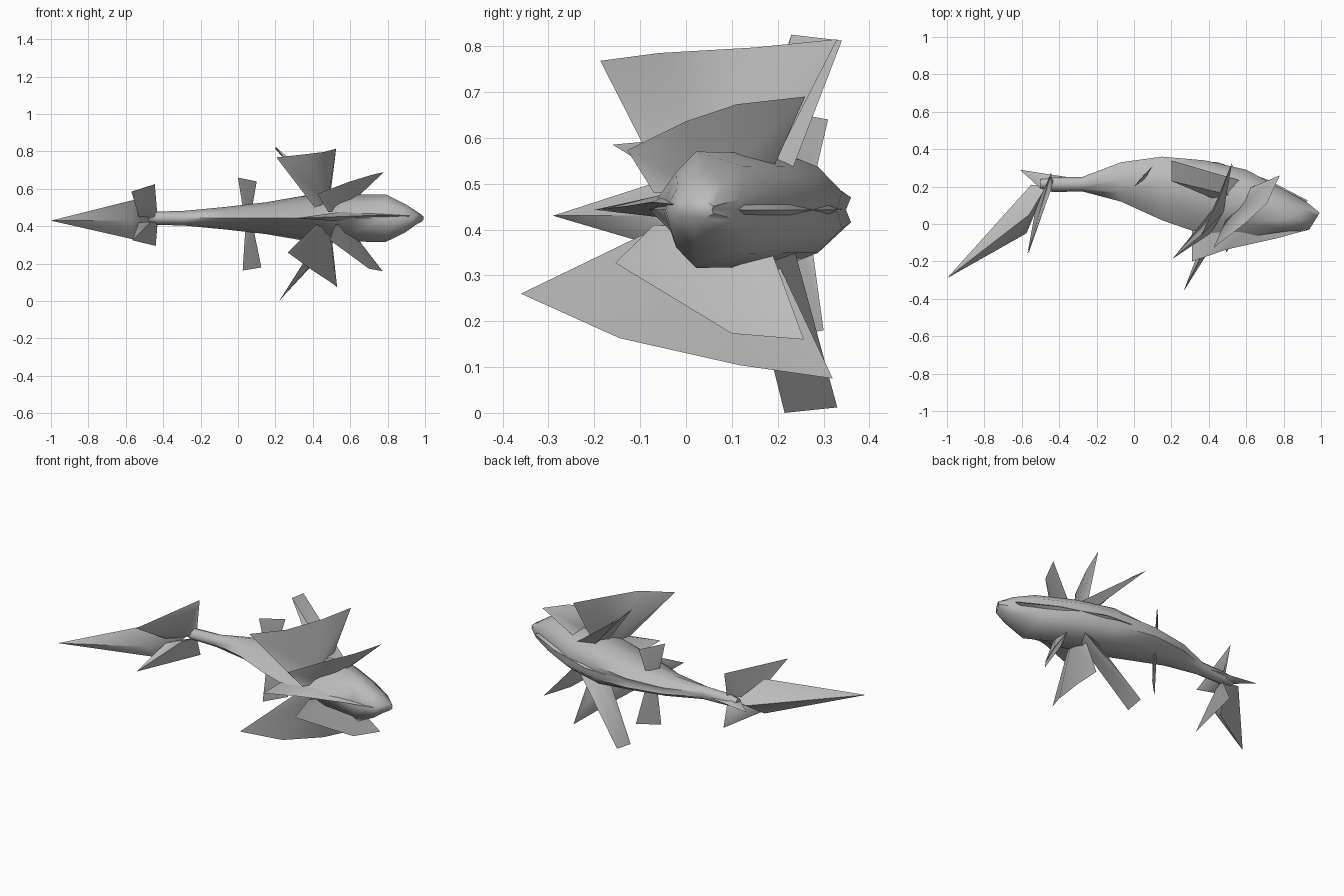
import bpy
import bmesh
import math
from mathutils import Vector

cube = bpy.data.objects.get("Cube")
if cube:
    bpy.data.objects.remove(cube, do_unlink=True)

# One plain grey for the whole creature
grey = bpy.data.materials.new("plain_grey")
grey.use_nodes = True
colour = (.5, .5, .5, 1)
grey.diffuse_color = colour
grey.node_tree.nodes["Principled BSDF"].inputs["Base Color"].default_value = colour


def finish(name, bm):
    """Turn a bmesh into a shaded object."""
    bmesh.ops.recalc_face_normals(bm, faces=bm.faces)
    mesh = bpy.data.meshes.new(name)
    bm.to_mesh(mesh)
    bm.free()
    obj = bpy.data.objects.new(name, mesh)
    bpy.context.collection.objects.link(obj)
    mesh.materials.append(grey)
    bpy.ops.object.select_all(action='DESELECT')
    obj.select_set(True)
    bpy.context.view_layer.objects.active = obj
    bpy.ops.object.shade_smooth_by_angle(angle=math.radians(65))
    return obj


def blade(name, root, edge, thickness):
    """Fin with a thick diamond root that tapers to a sharp outer edge."""
    bm = bmesh.new()
    first, last = Vector(root[0]), Vector(root[1])
    middle = (first + last) / 2
    edge = [Vector(p) for p in edge]
    outward = sum(edge, Vector()) / len(edge) - middle
    normal = (last - first).cross(outward).normalized() * thickness
    start, end = bm.verts.new(first), bm.verts.new(last)
    sides = [bm.verts.new(middle + normal), bm.verts.new(middle - normal)]
    rim = [bm.verts.new(p) for p in edge]
    for side in sides:
        bm.faces.new((start, rim[0], side))
        for a, b in zip(rim, rim[1:]):
            bm.faces.new((a, b, side))
        bm.faces.new((rim[-1], end, side))
    bm.faces.new((start, sides[0], end, sides[1]))
    return finish(name, bm)


def body(sections):
    """Loft of softly grooved sections along the curved spine."""
    bm = bmesh.new()
    rings = []
    for x, low, high, half, widest, lean in sections:
        centre, reach = (low + high) / 2, (high - low) / 2
        above = 1 - widest
        side = [(widest - .6 * (widest + 1), .65), (widest, 1),
                (widest + above * .6, .75), (1, .32)]
        outline = [(-1, 0)] + side + [(1 - above * .08, 0)]
        outline += [(u, -v) for u, v in reversed(side)]
        rings.append([bm.verts.new((x + lean * u, centre + reach * u, .443 + half * v))
                      for u, v in outline])
    for a, b in zip(rings, rings[1:]):
        for i in range(len(a)):
            j = (i + 1) % len(a)
            bm.faces.new((a[i], a[j], b[j], b[i]))
    bm.faces.new(rings[0])
    bm.faces.new(rings[-1])
    return finish("body", bm)


# Columns: x, belly y, back y, half width, height of widest point, lean
body([
    (-.50, .19, .24, .025, 0, 0),
    (-.43, .17, .25, .035, 0, 0),
    (-.28, .175, .25, .04, 0, 0),
    (-.07, .12, .33, .06, .1, 0),
    (.15, .02, .36, .085, .2, 0),
    (.38, -.06, .34, .125, .35, 0),
    (.60, -.08, .29, .125, .1, 0),
    (.79, -.05, .19, .127, -.4, 0),
    (.90, -.045, .12, .075, -.2, .02),
    (.965, -.03, .06, .025, 0, .028),
])

# Kite-shaped tail
bm = bmesh.new()
tip = bm.verts.new((-1, -.29, .43))
stem = bm.verts.new((-.47, .2, .435))
belt = [bm.verts.new(p) for p in
        [(-.56, .05, .54), (-.55, .21, .435), (-.56, .05, .33), (-.575, -.05, .43)]]
for i in range(len(belt)):
    pair = (belt[i], belt[(i + 1) % len(belt)])
    bm.faces.new(pair + (tip,))
    bm.faces.new(pair + (stem,))
finish("tail", bm)

# Paired fins on the upper and lower flanks: roots, outer edge, thickness
blade("upper_tail_fin", [(-.53, .06, .45), (-.43, .22, .45)],
      [(-.57, -.16, .585), (-.445, .27, .625)], .02)
blade("lower_tail_fin", [(-.53, .06, .42), (-.43, .22, .42)],
      [(-.565, -.16, .325), (-.44, .27, .295)], .02)

blade("upper_small_fin", [(.03, .22, .47), (.07, .27, .47)],
      [(0, .2, .66), (.1, .31, .64)], .01)
blade("lower_small_fin", [(.04, .22, .4), (.08, .27, .4)],
      [(.025, .2, .163), (.125, .3, .18)], .01)

blade("upper_long_fin", [(.46, .12, .5), (.61, .22, .5)],
      [(.2, .23, .825), (.2, .34, .812)], .04)
blade("lower_long_fin", [(.46, .12, .38), (.57, .23, .38)],
      [(.22, .215, 0), (.23, .33, .012)], .04)

blade("upper_rear_fin", [(.41, -.05, .5), (.49, .19, .54)],
      [(.205, -.187, .768), (.36, -.058, .785), (.46, .15, .797), (.525, .33, .815)], .03)
blade("lower_rear_fin", [(.42, -.05, .41), (.5, .19, .35)],
      [(.265, -.36, .26), (.4, -.145, .163), (.49, .117, .104), (.53, .32, .075)], .03)

blade("upper_front_fin", [(.48, -.07, .48), (.59, .18, .51)],
      [(.425, -.128, .573), (.59, 0, .636), (.71, .11, .673), (.78, .26, .69)], .03)
blade("lower_front_fin", [(.52, -.07, .41), (.6, .18, .37)],
      [(.49, -.154, .327), (.7, .1, .173), (.773, .257, .16)], .03)

# Fin under the belly, shell ridge on the back, spike on the tail stem
blade("belly_fin", [(.31, -.02, .445), (.88, -.02, .46)],
      [(.31, -.2, .443), (.5, -.135, .45), (.77, -.075, .46), (.93, -.03, .455)], .03)
blade("back_shell", [(.3, .2, .443), (.88, .1, .443)],
      [(.3, .34, .443), (.45, .33, .443), (.72, .235, .443), (.93, .125, .443)], .1)
blade("tail_spike", [(-.5, .19, .44), (-.28, .24, .44)],
      [(-.61, .29, .44), (-.45, .265, .44)], .025)
